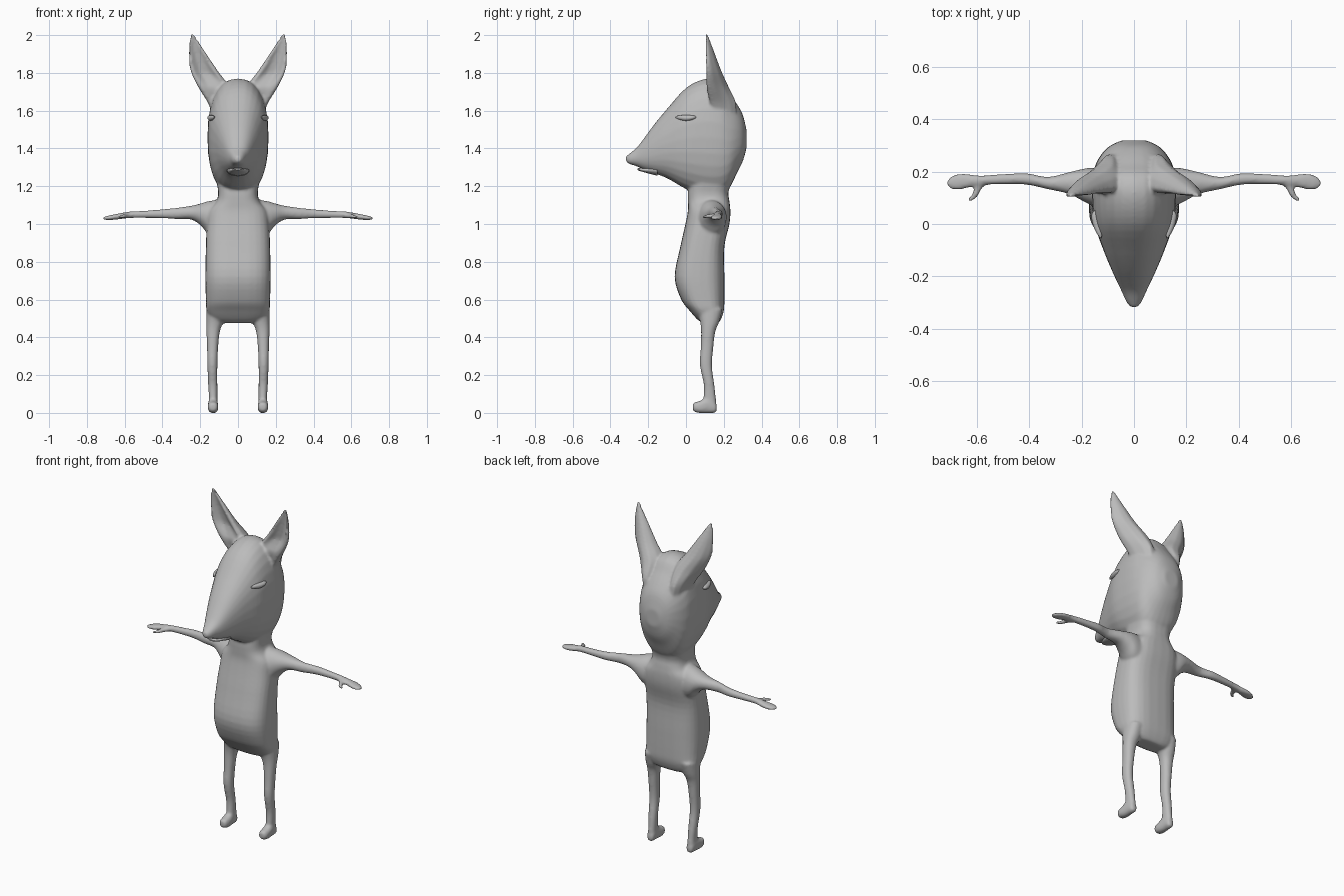
import bpy, bmesh, math
from mathutils import Vector

grey = bpy.data.materials.new("warm_grey")
grey.diffuse_color = (0.5, 0.5, 0.5, 1)


def smooth_rows(rows, n=4):
    """Catmull-Rom interpolation between section rows."""
    rows = [Vector(r) for r in rows]
    out = []
    for i in range(len(rows) - 1):
        p0, p1, p2 = rows[max(i - 1, 0)], rows[i], rows[i + 1]
        p3 = rows[min(i + 2, len(rows) - 1)]
        for k in range(n):
            t = k / n
            out.append(p1 + (p2 - p0) * (t / 2) + (2 * p0 - 5 * p1 + 4 * p2 - p3) * (t * t / 2)
                       + (3 * p1 - p0 - 3 * p2 + p3) * (t ** 3 / 2))
    return out + [rows[-1]]


def make(name, rings, mirror=False):
    """Skin a list of rings, cap both ends, optionally add the mirrored twin."""
    bm = bmesh.new()
    for s in ((1, -1) if mirror else (1,)):
        vs = [[bm.verts.new((s * p[0], p[1], p[2])) for p in r] for r in rings]
        n = len(rings[0])
        for a, b in zip(vs, vs[1:]):
            for i in range(n):
                bm.faces.new((a[i], a[(i + 1) % n], b[(i + 1) % n], b[i]))
        bm.faces.new(vs[0])
        bm.faces.new(vs[-1])
    bmesh.ops.recalc_face_normals(bm, faces=bm.faces)
    me = bpy.data.meshes.new(name)
    bm.to_mesh(me)
    bm.free()
    me.materials.append(grey)
    for p in me.polygons:
        p.use_smooth = True
    ob = bpy.data.objects.new(name, me)
    bpy.context.collection.objects.link(ob)
    return ob


def loft(name, axis, rows, power=2.0, mirror=False, seg=28):
    """Rows are (position on axis, a_min, a_max, b_min, b_max) of rounded sections."""
    rings = []
    for t, a0, a1, b0, b1 in smooth_rows(rows):
        ring = []
        for i in range(seg):
            g = 2 * math.pi * i / seg
            c, s = math.cos(g), math.sin(g)
            a = (a0 + a1) / 2 + (a1 - a0) / 2 * math.copysign(abs(c) ** (2 / power), c)
            b = (b0 + b1) / 2 + (b1 - b0) / 2 * math.copysign(abs(s) ** (2 / power), s)
            ring.append({'x': (t, a, b), 'y': (a, t, b), 'z': (a, b, t)}[axis])
        rings.append(ring)
    return make(name, rings, mirror)


# torso and neck
body = loft("body", 'z', [
    (z, -w, w, f, b) for z, w, f, b in [
        (0.475, 0.09, 0.09, 0.17), (0.495, 0.14, 0.06, 0.185), (0.54, 0.166, 0.02, 0.2),
        (0.6, 0.17, -0.025, 0.203), (0.72, 0.173, -0.06, 0.203), (0.88, 0.17, -0.03, 0.203),
        (1.0, 0.165, -0.003, 0.23), (1.07, 0.155, 0.01, 0.235), (1.12, 0.115, 0.01, 0.23),
        (1.17, 0.105, 0.01, 0.225), (1.25, 0.12, 0.02, 0.25)]], 2.9)

# head with long tapering snout
head = loft("head", 'y', [
    (y, -w, w, lo, hi) for y, w, lo, hi in [
        (-0.318, 0.012, 1.33, 1.358), (-0.3, 0.028, 1.318, 1.372), (-0.26, 0.046, 1.305, 1.405),
        (-0.225, 0.063, 1.288, 1.45), (-0.17, 0.088, 1.268, 1.525), (-0.1, 0.117, 1.242, 1.61),
        (0.0, 0.151, 1.185, 1.72), (0.1, 0.161, 1.15, 1.768), (0.18, 0.159, 1.15, 1.755),
        (0.23, 0.146, 1.19, 1.69), (0.27, 0.122, 1.27, 1.635), (0.3, 0.09, 1.33, 1.58),
        (0.32, 0.045, 1.4, 1.5)]], 2.3)

# ears: pointed, hollow towards the front
ear_rings = []
for z, xi, xo, yf, yb in smooth_rows([
        (1.58, 0.06, 0.135, 0.15, 0.27), (1.645, 0.05, 0.162, 0.125, 0.268),
        (1.725, 0.045, 0.212, 0.108, 0.23), (1.81, 0.105, 0.252, 0.105, 0.19),
        (1.9, 0.165, 0.262, 0.103, 0.155), (1.96, 0.205, 0.258, 0.102, 0.132),
        (2.008, 0.236, 0.25, 0.1, 0.115)], 5):
    w, d = xo - xi, yb - yf
    dent = 0.3 * min(1, max(0, (z - 1.72) / 0.08))
    ear_rings.append([(xi + u * w, yf + v * d, z) for u, v in [
        (0, 0.3), (0.12, 0.12), (0.35, 0.05 + dent), (0.65, 0.05 + dent), (0.9, 0.0), (1, 0.1),
        (0.96, 0.35), (0.75, 0.75), (0.5, 0.97), (0.25, 0.95), (0.06, 0.65)]])
ears = make("ears", ear_rings, True)

# arms ending in flat hands
arms = loft("arms", 'x', [
    (0.1, 0.05, 0.21, 0.92, 1.13), (0.16, 0.07, 0.215, 0.95, 1.12), (0.2, 0.09, 0.21, 0.995, 1.108),
    (0.25, 0.115, 0.198, 1.024, 1.096), (0.33, 0.133, 0.18, 1.027, 1.085),
    (0.41, 0.15, 0.194, 1.03, 1.077), (0.5, 0.152, 0.191, 1.032, 1.07),
    (0.58, 0.148, 0.186, 1.031, 1.065), (0.62, 0.142, 0.189, 1.026, 1.058),
    (0.66, 0.132, 0.194, 1.022, 1.05), (0.695, 0.132, 0.185, 1.021, 1.042),
    (0.714, 0.145, 0.166, 1.024, 1.035)], 2.1, True)

# thumbs: short hooked tubes
thumb_rings = []
for x, y, z, r in smooth_rows([(0.575, 0.168, 1.045, 0.016), (0.598, 0.135, 1.042, 0.013),
                               (0.608, 0.11, 1.04, 0.011), (0.632, 0.088, 1.036, 0.008)]):
    thumb_rings.append([(x + r * math.cos(k * math.pi / 5), y + 0.5 * r * math.cos(k * math.pi / 5),
                         z + r * math.sin(k * math.pi / 5)) for k in range(10)])
thumbs = make("thumbs", thumb_rings, True)

# legs and feet
legs = loft("legs", 'z', [
    (0.04, 0.108, 0.156, 0.085, 0.162), (0.08, 0.109, 0.154, 0.092, 0.158),
    (0.15, 0.109, 0.158, 0.094, 0.15), (0.25, 0.109, 0.162, 0.074, 0.138),
    (0.35, 0.105, 0.164, 0.078, 0.145), (0.43, 0.096, 0.167, 0.08, 0.155),
    (0.48, 0.08, 0.168, 0.075, 0.175), (0.55, 0.07, 0.166, 0.06, 0.195)], 2.2, True)
feet = loft("feet", 'y', [
    (0.036, 0.12, 0.145, 0.016, 0.045), (0.045, 0.108, 0.156, 0.006, 0.056),
    (0.075, 0.104, 0.16, -0.001, 0.064), (0.12, 0.107, 0.157, -0.001, 0.085),
    (0.152, 0.11, 0.153, 0.0, 0.06), (0.163, 0.12, 0.143, 0.01, 0.04)], 2.4, True)

# merge the main parts into one continuous skin
bpy.ops.object.select_all(action='DESELECT')
for ob in (body, head, ears, arms, thumbs, legs, feet):
    ob.select_set(True)
bpy.context.view_layer.objects.active = body
bpy.ops.object.join()
rem = body.modifiers.new("blend", 'REMESH')
rem.mode, rem.voxel_size, rem.use_smooth_shade = 'VOXEL', 0.0075, True
sm = body.modifiers.new("soften", 'SMOOTH')
sm.factor, sm.iterations = 0.5, 6

# lower jaw, leaving a narrow mouth gap
loft("lower_jaw", 'y', [
    (-0.258, -0.012, 0.012, 1.286, 1.294), (-0.245, -0.026, 0.026, 1.281, 1.297),
    (-0.215, -0.04, 0.04, 1.272, 1.299), (-0.15, -0.06, 0.06, 1.255, 1.32)], 2.2)

# closed eyelids: flat on top, rounded below
loft("eyelids", 'y', [
    (-0.055, 0.125, 0.128, 1.562, 1.57), (-0.035, 0.122, 0.143, 1.553, 1.575),
    (0.0, 0.125, 0.158, 1.546, 1.576), (0.035, 0.13, 0.162, 1.552, 1.575),
    (0.055, 0.138, 0.15, 1.562, 1.57)], 2.0, True)
